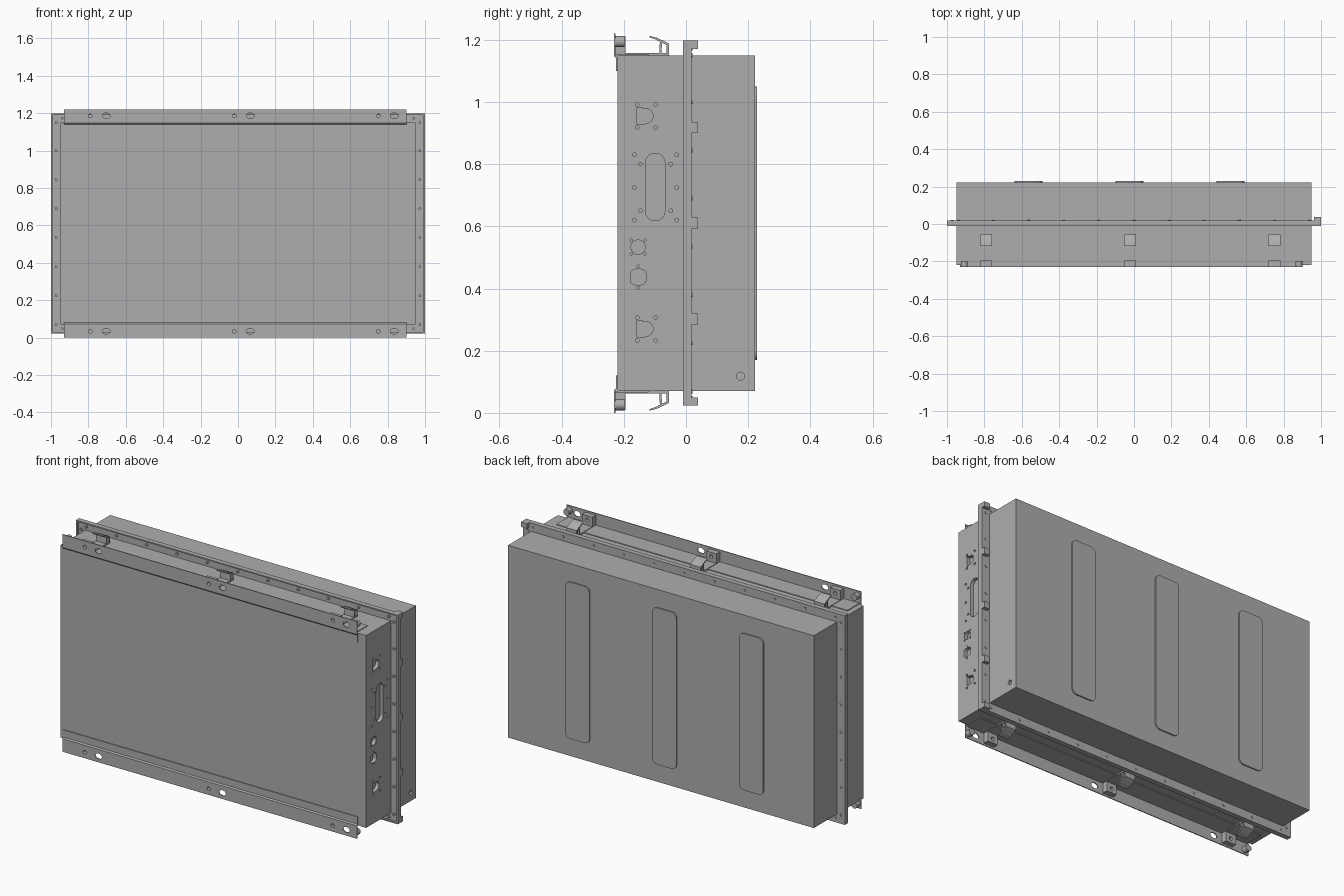
import bpy, bmesh, math
from mathutils import Vector

cube = bpy.data.objects.get("Cube")
if cube:
    bpy.data.objects.remove(cube, do_unlink=True)

MID = 0.61  # every part is built around the mid height, so it can mirror in z
grey = bpy.data.materials.new("painted_grey_metal")
grey.use_nodes = True
colour = (0.42, 0.42, 0.42, 1)
grey.diffuse_color = colour
grey.node_tree.nodes["Principled BSDF"].inputs["Base Color"].default_value = colour


# --- helpers ---
def rect(u0, u1, v0, v1):
    return [(u0, v0), (u1, v0), (u1, v1), (u0, v1)]


def oval(u, v, ru, rv=None, n=20):
    rv = rv or ru
    return [(u + ru * math.cos(math.tau * i / n), v + rv * math.sin(math.tau * i / n))
            for i in range(n)]


def rounded(u0, u1, v0, v1, r, n=8):
    pts = []
    corners = [(u1 - r, v1 - r), (u0 + r, v1 - r), (u0 + r, v0 + r), (u1 - r, v0 + r)]
    for k, (cu, cv) in enumerate(corners):
        for i in range(n + 1):
            a = math.pi / 2 * (k + i / n)
            pts.append((cu + r * math.cos(a), cv + r * math.sin(a)))
    return pts


def build(name, prisms, mirror=False):
    """Each prism is (outline, axis, start, end); outline is (y, z) or (x, z)."""
    bm = bmesh.new()
    for outline, axis, a, b in prisms:
        place = (lambda u, v, t: Vector((t, u, v))) if axis == "x" else \
                (lambda u, v, t: Vector((u, t, v)))
        low = [bm.verts.new(place(u, v, a)) for u, v in outline]
        high = [bm.verts.new(place(u, v, b)) for u, v in outline]
        bm.faces.new(low)
        bm.faces.new(high)
        for i in range(len(low)):
            j = (i + 1) % len(low)
            bm.faces.new((low[i], low[j], high[j], high[i]))
    bmesh.ops.recalc_face_normals(bm, faces=bm.faces)
    mesh = bpy.data.meshes.new(name)
    bm.to_mesh(mesh)
    bm.free()
    mesh.materials.append(grey)
    ob = bpy.data.objects.new(name, mesh)
    ob.location.z = MID
    bpy.context.collection.objects.link(ob)
    if mirror:
        add_mirror(ob)
    return ob


def add_mirror(ob):
    m = ob.modifiers.new("mirror_top_to_bottom", "MIRROR")
    m.use_axis = (False, False, True)
    m.use_mirror_merge = False


def cut(ob, prisms):
    cutter = build(ob.name + "_cutter", prisms)
    cutter.hide_render = True
    cutter.hide_viewport = True
    cutter.display_type = "WIRE"
    m = ob.modifiers.new("openings", "BOOLEAN")
    m.object = cutter
    m.operation = "DIFFERENCE"
    m.solver = "EXACT"


# --- housing ---
front_housing = build("front_housing", [(rect(-0.95, 0.95, -0.54, 0.54), "y", -0.22, 0.005)])
rear_housing = build("rear_housing", [(rect(-0.95, 0.95, -0.54, 0.54), "y", 0.005, 0.222)])

# rear stiffening pads
build("rear_pads", [(rounded(x - 0.075, x + 0.075, -0.44, 0.44, 0.03), "y", 0.22, 0.229)
                    for x in (-0.565, -0.025, 0.515)])

# --- connector openings in the right-hand panel ---
openings = []


def side(outline, depth=0.02):
    openings.append((outline, "x", 0.95 - depth, 0.97))


def screws(y, z, dy, dz, r):
    for sy in (-1, 1):
        for sz in (-1, 1):
            side(oval(y + sy * dy, z + sz * dz, r, n=12), 0.01)


for z in (0.345, -0.34):
    arc = [(-0.13 + 0.024 * math.cos(a), z + 0.024 * math.sin(a))
           for a in (math.radians(d) for d in range(-80, 81, 16))]
    side([(-0.157, z - 0.027), (-0.14, z - 0.027)] + arc
         + [(-0.14, z + 0.022), (-0.14, z + 0.027), (-0.157, z + 0.027)])
    screws(-0.127, z, 0.03, 0.037, 0.006)
side(rounded(-0.13, -0.068, 0.008, 0.225, 0.03))
screws(-0.098, 0.115, 0.068, 0.105, 0.006)
screws(-0.098, 0.115, 0.049, 0.075, 0.006)
for y in (-0.166, -0.03):
    side(oval(y, 0.115, 0.006, n=12), 0.01)
side(oval(-0.154, -0.077, 0.023))
screws(-0.154, -0.077, 0.022, 0.022, 0.004)
side(rounded(-0.179, -0.129, -0.198, -0.148, 0.016))
for z in (-0.138, -0.208):
    side(oval(-0.154, z, 0.004, n=12), 0.01)
cut(front_housing, openings)
cut(rear_housing, [(oval(0.175, -0.492, 0.013), "x", 0.94, 0.97)])

# --- flange around the middle, with raised rim ---
plate = (0.0, 0.018)
rim = (-0.01, 0.018)
build("flange_top_and_bottom", [
    (rect(-0.99, 0.99, 0.53, 0.58), "y", *plate),
    (rect(-1.0, 1.0, 0.58, 0.587), "y", *rim)], mirror=True)
build("flange_sides", [
    (rect(s * 0.94, s * 0.99, -0.53, 0.53), "y", *plate) for s in (-1, 1)] + [
    (rect(s * 0.99, s, -0.58, 0.58), "y", *rim) for s in (-1, 1)])

# flange studs, showing at front and back
stud = [(s * 0.972, z) for s in (-1, 1)
        for z in (-0.54, -0.385, -0.23, -0.075, 0.08, 0.235, 0.39, 0.54)]
stud += [(0.188 * i, s * 0.563) for i in range(-5, 6) for s in (-1, 1)]
studs = build("flange_studs", [(oval(x, z, 0.007, n=12), "y", -0.01, 0.021) for x, z in stud])

# clips on the right edge of the flange
clips = [(rect(0.967, 1.0, z - 0.018, z + 0.018), "y", 0.015, 0.038)
         for z in (-0.308, 0.0, 0.308)]
clips += [(rect(0.962, 1.0, s * 0.56, s * 0.587), "y", 0.015, 0.038) for s in (-1, 1)]
build("flange_clips", clips)

# --- mounting rails, one above and one below ---
rail_profile = [(-0.219, 0.49), (-0.225, 0.49), (-0.225, 0.53), (-0.231, 0.537),
                (-0.231, 0.61), (-0.226, 0.61), (-0.226, 0.54), (-0.219, 0.532)]
rail = build("mounting_rail", [(rail_profile, "x", -0.93, 0.90)])
hook_x = (-0.79, -0.02, 0.75)
holes = []
for x in hook_x:
    holes.append((oval(x, 0.576, 0.010, n=16), "y", -0.25, -0.18))
    holes.append((oval(x + 0.085, 0.576, 0.021, 0.015), "y", -0.25, -0.18))
cut(rail, holes)
add_mirror(rail)
build("rail_ledge", [(rect(-0.228, -0.12, 0.539, 0.544), "x", -0.92, 0.89)], mirror=True)

# end rollers behind the rail
rollers = build("rail_end_rollers", [(oval(x, 0.584, 0.018), "y", -0.228, -0.197)
                                     for x in (-0.907, 0.882)], mirror=True)

# blocks behind the rail at each hook
blocks = build("hook_blocks", [(rect(x - 0.032, x + 0.032, 0.54, 0.6), "y", -0.227, -0.195)
                               for x in hook_x])
cut(blocks, holes)
add_mirror(blocks)

# bent hooks: base strip, upright and curled lip, plus an inner web
hook = [(-0.2, 0.54), (-0.055, 0.54), (-0.055, 0.578), (-0.075, 0.588), (-0.095, 0.597),
        (-0.118, 0.603), (-0.118, 0.598), (-0.098, 0.591), (-0.08, 0.582),
        (-0.062, 0.573), (-0.062, 0.547), (-0.2, 0.547)]
web = [(-0.086, 0.545), (-0.079, 0.545), (-0.077, 0.584), (-0.084, 0.586)]
build("latch_hooks", [(p, "x", x - 0.032, x + 0.032) for x in hook_x for p in (hook, web)],
      mirror=True)

# smooth the round parts
bpy.ops.object.select_all(action="DESELECT")
for ob in (studs, rollers):
    ob.select_set(True)
    bpy.context.view_layer.objects.active = ob
bpy.ops.object.shade_smooth_by_angle(angle=math.radians(40))
